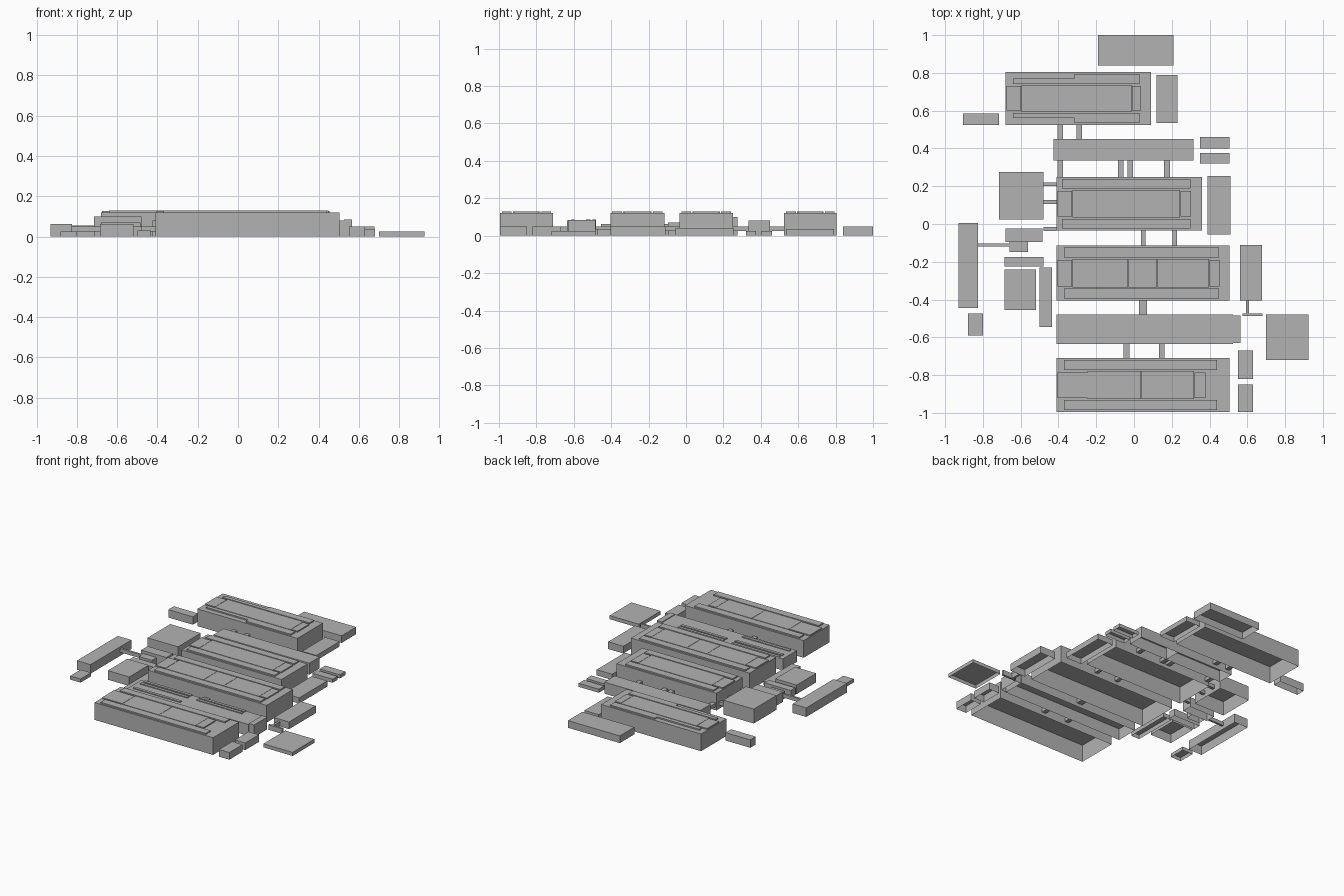
import bpy, bmesh
from mathutils import Vector

cube = bpy.data.objects.get("Cube")
if cube:
    bpy.data.objects.remove(cube, do_unlink=True)

GREY = (.45, .45, .45, 1)
mat = bpy.data.materials.new("concrete_grey")
mat.use_nodes = True
mat.diffuse_color = GREY
mat.node_tree.nodes["Principled BSDF"].inputs["Base Color"].default_value = GREY

# Shared heights, from the lowest platforms to the raised hall roofs
PLATFORM, LOW, SHED, STORE = .025, .035, .05, .063
CROSS, WORKSHOP, ROOF, RAISED = .08, .1, .12, .129


def box(name, left, right, front, back, top, base=0, closed=False):
    """Flat-roofed box, open underneath unless closed; returns its footprint."""
    bm = bmesh.new()
    bmesh.ops.create_cube(bm, size=1)
    centre = Vector((left + right, front + back, base + top)) / 2
    size = Vector((right - left, back - front, top - base))
    for vert in bm.verts:
        vert.co = vert.co * size + centre
    if not closed:
        under = [face for face in bm.faces if face.normal.z < -.9]
        bmesh.ops.delete(bm, geom=under, context='FACES_ONLY')
    mesh = bpy.data.meshes.new(name)
    bm.to_mesh(mesh)
    bm.free()
    mesh.materials.append(mat)
    obj = bpy.data.objects.new(name, mesh)
    bpy.context.collection.objects.link(obj)
    return left, right, front, back


def eave_strips(name, footprint, left, right, width=.052):
    """Raised strips along the front and back eaves, aligned on their inner edges."""
    front, back = footprint[2:]
    inner = .0625
    outer = inner - width
    box(name + "_front_strip", left, right, front + outer, front + inner, RAISED, ROOF)
    box(name + "_back_strip", left, right, back - inner, back - outer, RAISED, ROOF)


def roof_panels(name, footprint, edges):
    """Row of raised panels between successive edges; the end panels are narrower."""
    front, back = footprint[2:]
    last = len(edges) - 2
    for i, (left, right) in enumerate(zip(edges, edges[1:])):
        margin = .075 if i in (0, last) else .069
        box(name + "_roof_panel", left, right - .002, front + margin, back - margin,
            RAISED - .001, ROOF)


def walkway(front_block, back_block, x, width=.03):
    """Raised passage spanning the gap from one block to the block behind it."""
    box("walkway", x - width / 2, x + width / 2, front_block[3], back_block[2],
        SHED, PLATFORM, closed=True)


def side_walkway(right_block, left_block, y, width=.02):
    """Raised passage spanning the gap between two neighbouring blocks."""
    box("side_walkway", right_block[1], left_block[0], y - width / 2, y + width / 2,
        SHED, PLATFORM, closed=True)


# Four main halls
rear_hall = box("rear_hall", -.68, .09, .525, .805, ROOF)
upper_hall = box("upper_hall", -.41, .36, -.035, .25, ROOF)
lower_hall = box("lower_hall", -.41, .505, -.405, -.115, ROOF)
front_hall = box("front_hall", -.41, .505, -.995, -.71, ROOF)

# Raised roof strips and panels
eave_strips("rear_hall_narrow", rear_hall, -.64, -.315, width=.027)
eave_strips("rear_hall_wide", rear_hall, -.315, .03)
eave_strips("upper_hall", upper_hall, -.38, .3)
eave_strips("lower_hall", lower_hall, -.37, .45)
eave_strips("front_hall", front_hall, -.37, .44)
roof_panels("rear_hall", rear_hall, (-.675, -.595, -.01, .04))
roof_panels("upper_hall", upper_hall, (-.405, -.325, .245, .305))
roof_panels("lower_hall", lower_hall, (-.405, -.325, -.03, .125, .4, .455))
roof_panels("front_hall", front_hall, (-.405, -.245, .04, .32, .38))

# Cross blocks between the halls
rear_cross = box("rear_cross_block", -.425, .015, .335, .45, CROSS)
box("rear_cross_block_annex", rear_cross[1], .315, *rear_cross[2:], CROSS)
front_cross = box("front_cross_block", -.41, .525, -.635, -.48, CROSS)
box("front_cross_block_end", front_cross[1], .565, -.63, -.485, CROSS + .005)


def roof_ridge(left, right, y):
    """Slim ridge on the roof of the front cross block."""
    box("roof_ridge", left, right, y - .01, y + .01, CROSS + .006, CROSS)


for y in (-.49, -.525, -.605):
    roof_ridge(-.38, -.015, y)
for y in (-.49, -.52):
    roof_ridge(.05, .4, y)

# Walkways joining the halls and cross blocks
for x in (-.39, -.29):
    walkway(rear_cross, rear_hall, x)
for x in (-.39, -.07, -.02, .175):
    walkway(upper_hall, rear_cross, x)
for x in (.05, .215):
    walkway(lower_hall, upper_hall, x, width=.024)
walkway(front_cross, lower_hall, .047, width=.042)
for x in (-.04, .147):
    walkway(front_hall, front_cross, x)

# Outbuildings behind and beside the rear hall
box("rear_outbuilding", -.19, .21, .84, 1, SHED)
box("rear_left_shed", .12, .23, .535, .79, LOW)
box("rear_right_shed", -.905, -.715, .525, .585, SHED + .005)

# Outbuildings on the right side
workshop = box("right_workshop", -.715, -.48, .025, .275, WORKSHOP)
store = box("right_store", -.68, -.485, -.095, -.025, .07)
box("right_store_porch", -.66, -.56, -.148, store[2], SHED)
long_shed = box("right_long_shed", -.93, -.825, -.445, .005, STORE)
box("right_small_shed", -.88, -.8, -.59, -.475, PLATFORM)
box("right_narrow_store", -.685, -.48, -.225, -.175, SHED)
box("right_square_store", -.685, -.52, -.455, -.24, STORE)
box("right_lean_to", -.5, -.435, -.545, -.23, LOW - .006)
for y in (.21, .117, -.027):
    side_walkway(workshop, upper_hall, y)
side_walkway(long_shed, (-.66,), -.112, width=.015)

# Outbuildings on the left side
for front, back in ((.32, .375), (.4, .46)):
    box("small_left_shed", .35, .505, front, back, PLATFORM)
box("upper_left_shed", .39, .51, -.055, .255, LOW + .005)
lower_shed = box("lower_left_shed", .56, .677, -.405, -.11, SHED)
box("left_platform", .7, .925, -.72, -.48, PLATFORM)
for front, back in ((-.82, -.67), (-.995, -.85)):
    box("front_left_shed", .55, .63, front, back, SHED)

# Slim T-shaped passage in front of the lower left shed
box("left_passage", .593, .608, -.475, lower_shed[2], LOW, closed=True)
box("left_passage_end", .575, .68, -.487, -.473, LOW, closed=True)
